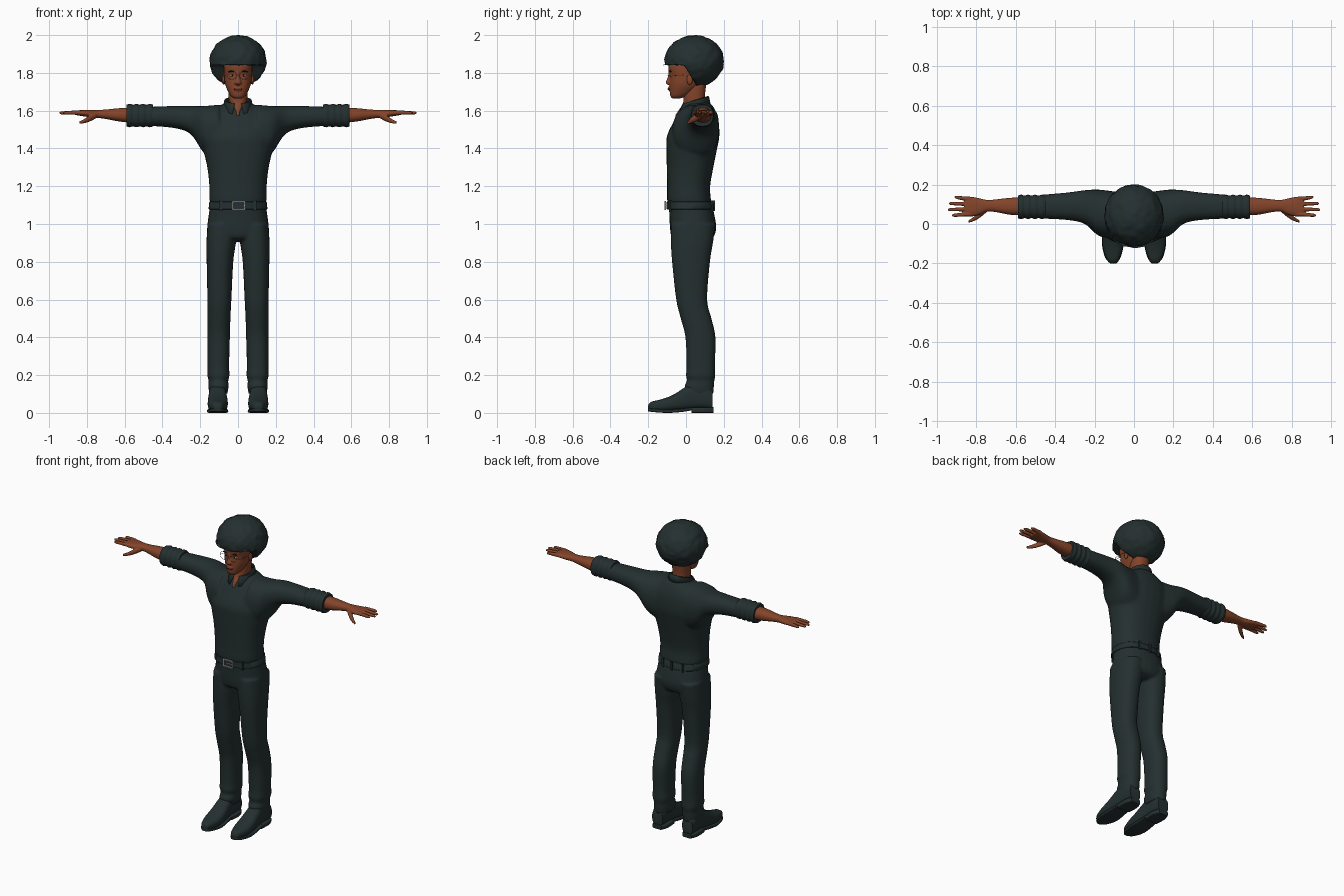
import bpy, bmesh, math
from mathutils import Vector, noise

if "Cube" in bpy.data.objects:
    bpy.data.objects.remove(bpy.data.objects["Cube"])


def material(name, rgb):
    m = bpy.data.materials.new(name)
    m.use_nodes = True
    m.diffuse_color = (*rgb, 1)
    m.node_tree.nodes["Principled BSDF"].inputs["Base Color"].default_value = (*rgb, 1)
    return m


CLOTH = material("dark_cloth", (0.018, 0.029, 0.029))
SKIN = material("brown_skin", (0.23, 0.058, 0.023))
LIPS = material("lip", (0.16, 0.035, 0.02))
METAL = material("silver_metal", (0.36, 0.36, 0.35))
WHITE = material("eye_white", (0.6, 0.55, 0.5))
BLACK = material("black_detail", (0.008, 0.008, 0.008))


def finish(bm, name, mat, sharp=50):
    bmesh.ops.recalc_face_normals(bm, faces=bm.faces[:])
    me = bpy.data.meshes.new(name)
    bm.to_mesh(me)
    bm.free()
    ob = bpy.data.objects.new(name, me)
    bpy.context.collection.objects.link(ob)
    me.materials.append(mat)
    bpy.ops.object.select_all(action="DESELECT")
    ob.select_set(True)
    bpy.context.view_layer.objects.active = ob
    bpy.ops.object.shade_smooth_by_angle(angle=math.radians(sharp))
    return ob


def resample(rows, steps):
    """Catmull-Rom through the rows, so that few sections give a smooth loft."""
    out = []
    for i in range(len(rows) - 1):
        a, b, c, d = (rows[min(max(i + k, 0), len(rows) - 1)] for k in (-1, 0, 1, 2))
        for s in range(steps):
            t = s / steps
            out.append([q + t * (r - p + t * (2 * p - 5 * q + 4 * r - s2 + t * (3 * (q - r) + s2 - p))) / 2
                        for p, q, r, s2 in zip(a, b, c, d)])
    return out + [list(rows[-1])]


def loft(bm, rows, axis="z", power=2.3, n=28, steps=4, mirror=False):
    """Rows are (position, a min, a max, b min, b max) along the axis."""
    for side in ((1, -1) if mirror else (1,)):
        rings = []
        for t, a0, a1, b0, b1 in resample(rows, steps):
            ring = []
            for k in range(n):
                ang = 2 * math.pi * k / n
                c, s = math.cos(ang), math.sin(ang)
                a = (a0 + a1) / 2 + (a1 - a0) / 2 * math.copysign(abs(c) ** (2 / power), c)
                b = (b0 + b1) / 2 + (b1 - b0) / 2 * math.copysign(abs(s) ** (2 / power), s)
                x, y, z = {"x": (t, a, b), "y": (a, t, b), "z": (a, b, t)}[axis]
                ring.append(bm.verts.new((x * side, y, z)))
            rings.append(ring)
        for p, q in zip(rings, rings[1:]):
            for k in range(n):
                bm.faces.new((p[k], p[(k + 1) % n], q[(k + 1) % n], q[k]))
        bm.faces.new(rings[0])
        bm.faces.new(rings[-1])


def sym(rows):
    return [(z, -w, w, y0, y1) for z, w, y0, y1 in rows]


def lofted(name, mat, rows, **kw):
    bm = bmesh.new()
    loft(bm, rows, **kw)
    return finish(bm, name, mat)


def blend(ob, voxel, rounds):
    r = ob.modifiers.new("merge", "REMESH")
    r.mode, r.voxel_size, r.use_smooth_shade = "VOXEL", voxel, True
    s = ob.modifiers.new("soften", "SMOOTH")
    s.factor, s.iterations = 0.5, rounds


def ball(name, mat, loc, size, both=True):
    bm = bmesh.new()
    for side in ((1, -1) if both else (1,)):
        geo = bmesh.ops.create_uvsphere(bm, u_segments=16, v_segments=10, radius=1)
        for v in geo["verts"]:
            v.co = Vector((loc[0] * side, loc[1], loc[2])) + Vector(size) * v.co
    return finish(bm, name, mat)


def boxes(name, mat, items):
    bm = bmesh.new()
    for loc, size in items:
        for v in bmesh.ops.create_cube(bm, size=1)["verts"]:
            v.co = Vector(loc) + Vector(size) * v.co
    return finish(bm, name, mat, 30)


# Shirt: torso and both upper arms merged
bm = bmesh.new()
loft(bm, sym([(1.105, .145, -.097, .135), (1.13, .152, -.1, .132), (1.2, .152, -.1, .128), (1.3, .163, -.102, .145),
              (1.4, .185, -.104, .165), (1.47, .195, -.1, .177), (1.56, .17, -.055, .17),
              (1.62, .1, -.018, .145), (1.645, .065, 0, .12)]))
loft(bm, [(.1, -.075, .165, 1.33, 1.632), (.18, -.06, .175, 1.375, 1.625), (.25, 0, .172, 1.475, 1.625),
          (.34, .02, .16, 1.508, 1.625), (.48, .028, .148, 1.52, 1.62)], axis="x", mirror=True)
blend(finish(bm, "shirt", CLOTH), .009, 6)

# Rolled, wrinkled sleeve ends
bm = bmesh.new()
folds = []
for i in range(9):
    r = .057 + .005 * (i % 2)
    folds.append((.45 + i * .0175, .087 - r, .087 + r, 1.574 - r, 1.574 + r))
loft(bm, folds, axis="x", mirror=True)
finish(bm, "rolled_sleeves", CLOTH)

# Trousers: hips and legs merged
bm = bmesh.new()
loft(bm, sym([(1.11, .147, -.093, .135), (1.05, .155, -.088, .15), (.98, .163, -.085, .16),
              (.93, .155, -.075, .145), (.91, .12, -.04, .11)]))
loft(bm, [(1, .01, .162, -.08, .155), (.9, .012, .167, -.08, .143), (.8, .025, .166, -.074, .127),
          (.6, .035, .162, -.052, .112), (.5, .04, .162, -.028, .135), (.4, .043, .162, -.003, .156),
          (.25, .047, .162, .003, .153), (.2, .045, .163, 0, .155), (.17, .052, .155, .005, .15),
          (.14, .05, .157, -.008, .148), (.1, .056, .152, .01, .144)], mirror=True)
blend(finish(bm, "trousers", CLOTH), .008, 3)

# Shoes with soles and heels
bm = bmesh.new()
loft(bm, [(-.2, .092, .118, .018, .04), (-.185, .078, .136, .012, .058), (-.12, .057, .158, .008, .075),
          (-.06, .054, .16, .01, .1), (0, .06, .156, .015, .14), (.04, .063, .153, .02, .16),
          (.1, .063, .152, .02, .16), (.14, .07, .147, .02, .12)], axis="y", power=2.6, mirror=True)
finish(bm, "shoes", CLOTH)
bm = bmesh.new()
loft(bm, [(.03, .062, .154, 0, .03), (.1, .058, .156, 0, .03), (.145, .075, .14, 0, .03)],
     axis="y", power=6, mirror=True)
loft(bm, [(-.2, .09, .12, .008, .026), (-.17, .068, .147, .004, .022), (-.1, .052, .163, 0, .018),
          (-.03, .056, .16, .004, .022), (.04, .062, .154, .015, .03)], axis="y", power=6, mirror=True)
finish(bm, "soles_and_heels", CLOTH)

# Belt, loops and buckle
lofted("belt", CLOTH, sym([(1.078, .154, -.1, .146), (1.08, .156, -.104, .148),
                           (1.116, .152, -.104, .144), (1.118, .15, -.1, .142)]), steps=1, n=40)
boxes("belt_loops", CLOTH, [((x, y, 1.097), (.014, .012, .054))
                            for x, y in ((.09, -.084), (-.09, -.084), (.07, .138), (-.07, .138), (0, .148))])
frame = [((.004, -.109, z), (.068, .008, .008)) for z in (1.077, 1.119)]
frame += [((x, -.109, 1.098), (.008, .008, .05)) for x in (-.028, .036)]
boxes("buckle", METAL, frame + [((.012, -.11, 1.098), (.045, .006, .005))])

# Folded collar with two front points
bm = bmesh.new()
grid = []
N = 32
for i in range(N + 1):
    ang = math.radians(-90 + 14 + (360 - 28) * i / N)
    back = (1 + math.sin(ang)) / 2
    tip = max(0, 1 - min(i, N - i) / 5)
    col = []
    for rx, ry, z in ((.058, .062, 1.615 + .04 * back), (.062, .064, 1.638 + .04 * back),
                      (.072, .07, 1.638 + .036 * back),
                      (.08 + .05 * tip, .078 + .02 * tip, 1.612 + .024 * back - .03 * tip)):
        col.append(bm.verts.new((rx * math.cos(ang), .052 + ry * math.sin(ang), z)))
    grid.append(col)
for p, q in zip(grid, grid[1:]):
    for k in range(3):
        bm.faces.new((p[k], q[k], q[k + 1], p[k + 1]))
collar = finish(bm, "collar", CLOTH)
collar.modifiers.new("thickness", "SOLIDIFY").thickness = .006

# Neck, with the skin shown in the open collar
lofted("neck", SKIN, sym([(1.575, .008, -.058, 0), (1.6, .018, -.04, .06), (1.64, .045, -.016, .1),
                          (1.68, .05, -.012, .1), (1.76, .052, 0, .11)]))

# Head with nose, brow and chin merged
bm = bmesh.new()
loft(bm, sym([(1.664, .018, -.07, -.035), (1.675, .036, -.082, 0), (1.7, .052, -.086, .04),
              (1.74, .068, -.087, .08), (1.79, .074, -.086, .1), (1.83, .076, -.094, .11),
              (1.88, .07, -.085, .11)]))
loft(bm, sym([(1.737, .013, -.096, -.07), (1.745, .02, -.106, -.07), (1.755, .016, -.106, -.07),
              (1.78, .009, -.096, -.07), (1.81, .01, -.094, -.07)]), n=16)
loft(bm, sym([(1.706, .018, -.091, -.06), (1.715, .024, -.096, -.06), (1.728, .018, -.092, -.06)]), n=16)
blend(finish(bm, "head", SKIN), .004, 3)
ball("ears", SKIN, (.077, .02, 1.765), (.008, .016, .028))
ball("lips", LIPS, (0, -.088, 1.715), (.023, .009, .007), both=False)
ball("eye_whites", WHITE, (.031, -.0765, 1.787), (.013, .006, .006))
ball("irises", BLACK, (.031, -.081, 1.787), (.005, .003, .005))
ball("eyebrows", BLACK, (.033, -.083, 1.808), (.019, .006, .004))

# Round wire glasses
wire = bpy.data.curves.new("glasses", "CURVE")
wire.dimensions, wire.bevel_depth = "3D", .001
paths = [[(-.008, -.1, 1.788), (.008, -.1, 1.788)]]
for s in (1, -1):
    paths.append([(s * (.033 + .025 * math.cos(a * math.pi / 12)), -.098,
                   1.785 + .019 * math.sin(a * math.pi / 12)) for a in range(25)])
    paths.append([(s * .058, -.098, 1.788), (s * .078, -.075, 1.789), (s * .08, .03, 1.785)])
for path in paths:
    sp = wire.splines.new("POLY")
    sp.points.add(len(path) - 1)
    for p, co in zip(sp.points, path):
        p.co = (*co, 1)
wire.materials.append(METAL)
bpy.context.collection.objects.link(bpy.data.objects.new("glasses", wire))

# Large rounded hair, cut back around the face
bm = bmesh.new()
bmesh.ops.create_icosphere(bm, subdivisions=5, radius=1)
for v in bm.verts:
    d = v.co.normalized()
    bump = 1 + .035 * noise.noise(d * 4) + .018 * noise.noise(d * 11)
    x, y, z = d.x * .15 * bump, .043 + d.y * .157 * bump, 1.862 + d.z * .137 * bump
    hairline = 1.842 - .1 * min(1, max(0, (y + .01) / .06))
    if y < .05 and z < hairline:
        z = hairline + .003 * noise.noise(d * 9)
        if y < -.02:
            y -= .012
    v.co = (x, y, z)
finish(bm, "hair", CLOTH, 80)

# Forearms, palms, fingers and thumbs merged
bm = bmesh.new()
loft(bm, [(.56, .045, .135, 1.535, 1.617), (.63, .047, .133, 1.543, 1.613), (.7, .06, .125, 1.556, 1.606),
          (.745, .063, .122, 1.562, 1.604), (.79, .045, .132, 1.566, 1.604), (.83, .037, .139, 1.572, 1.603),
          (.86, .04, .139, 1.577, 1.6)], axis="x", mirror=True)
for y, tip, drift in ((.05, .925, -.006), (.076, .945, -.003), (.102, .94, .002), (.128, .912, .008)):
    loft(bm, [(.83, y - .01, y + .01, 1.577, 1.601), (.88, y - .01 + drift / 2, y + .01 + drift / 2, 1.579, 1.6),
              (tip - .01, y - .008 + drift, y + .008 + drift, 1.58, 1.596),
              (tip, y - .003 + drift, y + .003 + drift, 1.584, 1.592)], axis="x", n=12, mirror=True)
loft(bm, [(.75, .058, .09, 1.56, 1.59), (.785, .03, .062, 1.542, 1.575), (.815, .014, .036, 1.533, 1.556),
          (.84, .006, .018, 1.53, 1.544)], axis="x", n=12, mirror=True)
blend(finish(bm, "arms_and_hands", SKIN), .004, 2)
